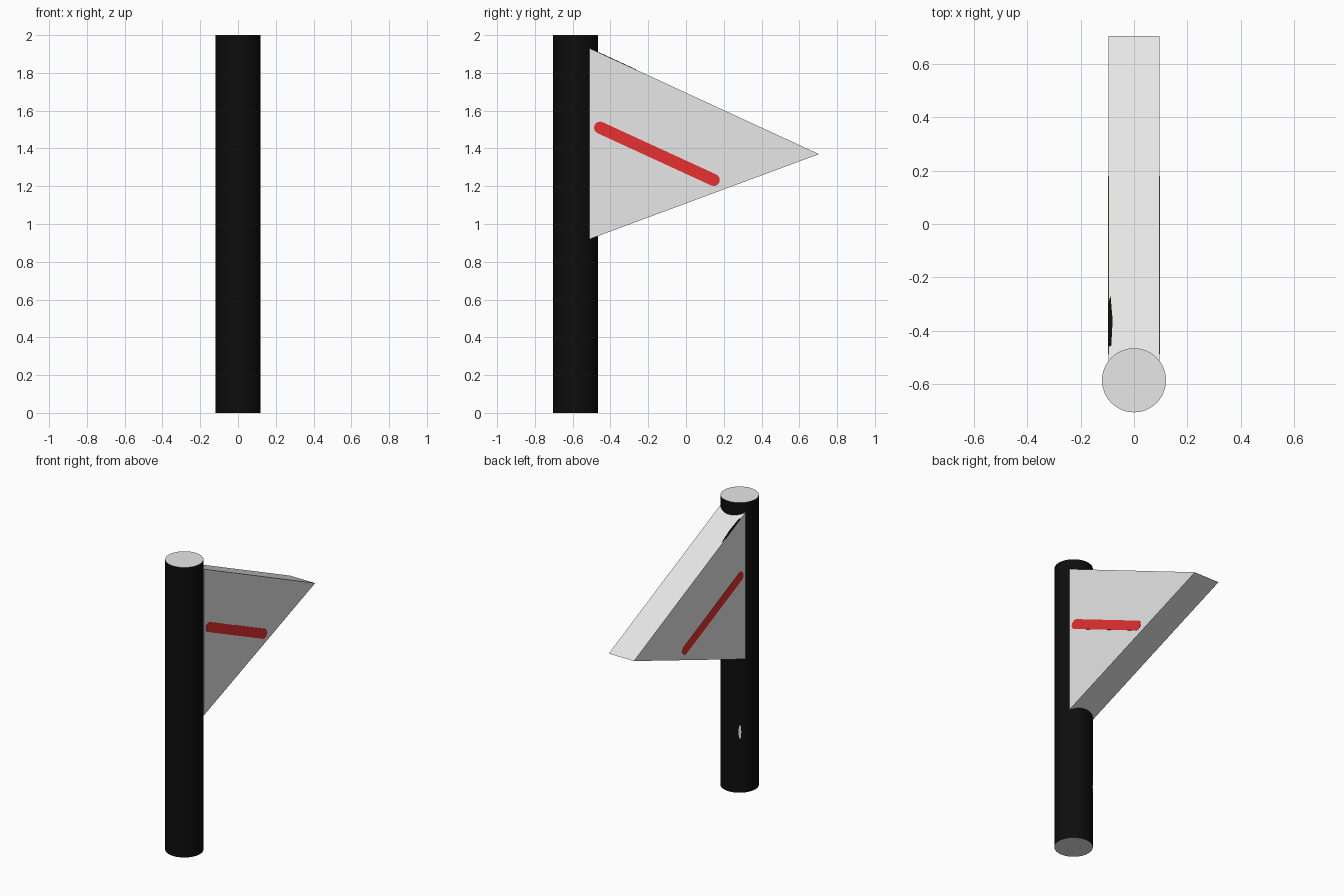
import bpy, bmesh, math
from mathutils import Vector

if "Cube" in bpy.data.objects:
    bpy.data.objects.remove(bpy.data.objects["Cube"])


def material(name, rgb):
    m = bpy.data.materials.new(name)
    m.diffuse_color = (*rgb, 1)
    m.use_nodes = True
    m.node_tree.nodes["Principled BSDF"].inputs["Base Color"].default_value = m.diffuse_color
    return m


GREY = material("light grey", (0.8, 0.8, 0.8))
BLACK = material("black", (0.004, 0.004, 0.004))
RED = material("red", (0.8, 0.03, 0.03))


def prism(name, points, offset, mats):
    """Extrude a flat outline along a vector."""
    mesh = bpy.data.meshes.new(name)
    bm = bmesh.new()
    face = bm.faces.new([bm.verts.new(p) for p in points])
    ext = bmesh.ops.extrude_face_region(bm, geom=[face], use_keep_orig=True)
    bmesh.ops.translate(bm, vec=offset,
                        verts=[g for g in ext["geom"] if isinstance(g, bmesh.types.BMVert)])
    bmesh.ops.recalc_face_normals(bm, faces=bm.faces)
    bm.to_mesh(mesh)
    bm.free()
    ob = bpy.data.objects.new(name, mesh)
    bpy.context.collection.objects.link(ob)
    for m in mats:
        mesh.materials.append(m)
    return ob


POLE_Y, POLE_R, HALF = -0.585, 0.12, 0.096

# Pole: black side, grey end caps
bpy.ops.mesh.primitive_cylinder_add(vertices=48, radius=POLE_R, depth=2,
                                    location=(0, POLE_Y, 1))
pole = bpy.context.object
pole.name = "pole"
pole.data.materials.append(BLACK)
pole.data.materials.append(GREY)
for p in pole.data.polygons:
    p.material_index = 1 if abs(p.normal.z) > 0.5 else 0
bpy.ops.object.shade_smooth_by_angle()

# Thick triangular pennant
top, bottom, tip = (-0.51, 1.93), (-0.51, 0.92), (0.704, 1.37)
prism("pennant", [(-HALF, y, z) for y, z in (top, bottom, tip)],
      Vector((2 * HALF, 0, 0)), [GREY])

# Round-ended red stripe on each side of the pennant
a, b, r = Vector((-0.455, 1.51)), Vector((0.147, 1.233)), 0.032
heading = math.atan2(b.y - a.y, b.x - a.x)
outline = []
for centre, start in ((b, heading - math.pi / 2), (a, heading + math.pi / 2)):
    for i in range(9):
        t = start + math.pi * i / 8
        outline.append((centre.x + r * math.cos(t), centre.y + r * math.sin(t)))
for side, label in ((-1, "left"), (1, "right")):
    prism("stripe_" + label, [(side * (HALF - 0.001), y, z) for y, z in outline],
          Vector((side * 0.003, 0, 0)), [RED])

# Small black paint fleck on the upper edge of the pennant
slope = (tip[1] - top[1]) / (tip[0] - top[0])
fleck = [(-HALF, -0.46), (-0.085, -0.455), (-0.08, -0.36), (-0.088, -0.265), (-HALF, -0.30)]
prism("edge_fleck", [(x, y, top[1] + slope * (y - top[0]) - 0.001) for x, y in fleck],
      Vector((0, 0, 0.003)), [BLACK])

# Small bare patch on the back of the pole
out = Vector((-0.58, 0.81, 0)).normalized()
across = Vector((-out.y, out.x, 0))
centre = Vector((0, POLE_Y, 0.42)) + out * (POLE_R - 0.003)
prism("bare_patch",
      [centre + across * 0.009 * math.cos(t) + Vector((0, 0, 0.05 * math.sin(t)))
       for t in (i * math.pi / 4 for i in range(8))],
      out * 0.004, [GREY])
